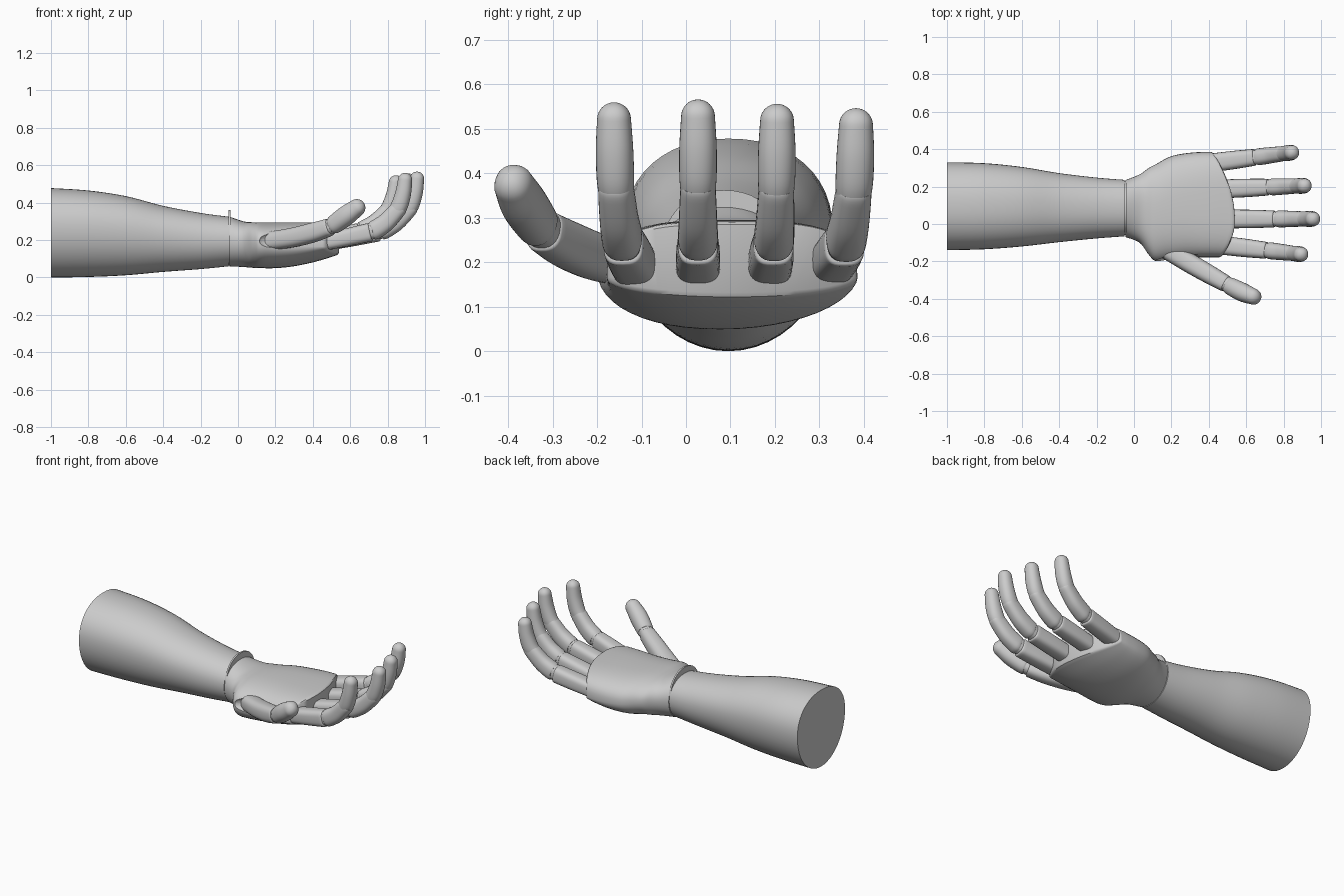
import bpy, math
from mathutils import Vector

if "Cube" in bpy.data.objects:
    bpy.data.objects.remove(bpy.data.objects["Cube"])

SIDES = 48


def catmull(rows, steps):
    """Smoothly interpolate rows of numbers."""
    out = []
    for i in range(len(rows) - 1):
        a, b = rows[max(i - 1, 0)], rows[i]
        c, d = rows[i + 1], rows[min(i + 2, len(rows) - 1)]
        for k in range(steps):
            t = k / steps
            out.append([0.5 * (2*q + (r - p)*t + (2*p - 5*q + 4*r - s)*t*t
                               + (3*q - p - 3*r + s)*t**3)
                        for p, q, r, s in zip(a, b, c, d)])
    out.append(list(rows[-1]))
    return out


def skin(name, rings, strip_cap=False):
    """Bridge rings of points into a closed smooth mesh."""
    n = len(rings[0])
    verts = [p for r in rings for p in r]
    faces = [(i*n + j, i*n + (j + 1) % n, (i + 1)*n + (j + 1) % n, (i + 1)*n + j)
             for i in range(len(rings) - 1) for j in range(n)]
    faces.append(tuple(reversed(range(n))))
    e = (len(rings) - 1) * n
    if strip_cap:                       # curved end: join upper to lower points
        h = n // 2
        for j in range(h):
            q = [e + j, e + j + 1, e + (n - j - 1) % n, e + (n - j) % n]
            faces.append(tuple(dict.fromkeys(q)))
    else:
        faces.append(tuple(range(e, e + n)))
    me = bpy.data.meshes.new(name)
    me.from_pydata(verts, [], faces)
    ob = bpy.data.objects.new(name, me)
    bpy.context.collection.objects.link(ob)
    bpy.context.view_layer.objects.active = ob
    bpy.ops.object.select_all(action='DESELECT')
    ob.select_set(True)
    bpy.ops.object.mode_set(mode='EDIT')
    bpy.ops.mesh.select_all(action='SELECT')
    bpy.ops.mesh.normals_make_consistent(inside=False)
    bpy.ops.object.mode_set(mode='OBJECT')
    bpy.ops.object.shade_smooth_by_angle(angle=math.radians(35))
    return ob


def power(v, n):
    return math.copysign(abs(v) ** (2 / n), v)


def egg(x, y0, y1, zm, zt, zb, n_top=2.2, n_bot=2.0):
    """Cross-section across the arm with separate upper and lower halves."""
    pts = []
    for j in range(SIDES):
        a = 2 * math.pi * j / SIDES
        c, s = math.cos(a), math.sin(a)
        n = n_top if s > 0 else n_bot
        pts.append(Vector((x, (y0 + y1)/2 + (y1 - y0)/2 * power(c, n),
                           zm + (zt - zm if s > 0 else zm - zb) * power(s, n))))
    return pts


def tube(name, rows, side, n=2.4, steps=5, tip=False, bevel=0.0):
    """Rows are x, y, z, half width, half height."""
    rows = catmull(rows, steps)
    P = [Vector(r[:3]) for r in rows]
    rings = []

    def ring(p, t, w, h):
        s = (side - t * side.dot(t)).normalized()
        u = t.cross(s)
        rings.append([p + s*w*power(math.cos(a), n) + u*h*power(math.sin(a), n)
                      for a in (2*math.pi*j/32 for j in range(32))])
    for i, (p, r) in enumerate(zip(P, rows)):
        t = (P[min(i + 1, len(P) - 1)] - P[max(i - 1, 0)]).normalized()
        ring(p, t, r[3], r[4])
    w, h = rows[-1][3:]
    if tip:
        for k in range(1, 9):
            a = math.pi / 2 * min(k / 8, 0.98)
            ring(P[-1] + t*h*math.sin(a), t, w*math.cos(a), h*math.cos(a))
    elif bevel:
        for k in range(1, 4):
            a = math.pi / 2 * k / 3
            d = bevel * (1 - math.cos(a))
            ring(P[-1] + t*bevel*math.sin(a), t, w - d, h - d)
    return skin(name, rings)


# Forearm: x, y min, y max, z middle, z top, z bottom
arm = [(-1, -.14, .33, .27, .478, 0), (-.8, -.135, .325, .265, .465, .003),
       (-.6, -.12, .305, .25, .435, .012), (-.4, -.097, .272, .225, .383, .03),
       (-.2, -.077, .248, .205, .345, .045), (-.05, -.066, .236, .2, .325, .06)]
skin("forearm", [egg(*r) for r in catmull(arm, 6)])

# Wrist plate between forearm and palm
skin("wrist_plate", [egg(x, -.06, .23, .2, .362, .063) for x in (-.051, -.041)])

# Palm, with a curved knuckle edge
X0, X1 = -.045, .54


def palm_section(r, grow=0.0):
    s = (r[0] - X0) / (X1 - X0)
    pts = egg(*r, n_top=2.1 + 1.1 * s, n_bot=2.1)
    for p in pts:
        d = p.y - .02
        p.x += grow - (.9 if d > 0 else 1.9) * d * d * s ** 3
    return pts


palm_rows = [(X0, -.07, .235, .2, .325, .06), (.03, -.1, .265, .19, .3, .056),
             (.08, -.165, .3, .185, .295, .052), (.12, -.198, .32, .18, .295, .05),
             (.2, -.19, .36, .17, .295, .05), (.3, -.18, .378, .165, .295, .06),
             (.42, -.178, .385, .165, .295, .085), (.525, -.178, .385, .165, .292, .117)]
rings = [palm_section(r) for r in catmull(palm_rows, 6)]
rings.append(palm_section((.535, -.174, .381, .166, .29, .122)))
rings.append(palm_section((.54, -.165, .372, .168, .285, .132)))
palm = skin("palm", rings, strip_cap=True)

# Oval hollow in the palm that seats the thumb
bpy.ops.mesh.primitive_uv_sphere_add(segments=48, ring_count=24, location=(.255, -.215, .215))
cutter = bpy.context.object
cutter.name = "thumb_hollow_cutter"
cutter.scale = (.15, .06, .06)
cutter.rotation_euler = (0, math.radians(-8), 0)
cutter.hide_render = True
cutter.hide_viewport = True
cut = palm.modifiers.new("thumb_hollow", 'BOOLEAN')
cut.operation = 'DIFFERENCE'
cut.solver = 'EXACT'
cut.object = cutter
palm.modifiers.move(len(palm.modifiers) - 1, 0)

# Fingers: name, base xy, end xy, length scale, height scale
fingers = [("index", (.48, -.115), (.93, -.166), .91, .98),
           ("middle", (.5, .027), (.957, .027), 1.0, 1.0),
           ("ring", (.48, .188), (.92, .205), .945, .97),
           ("little", (.40, .325), (.85, .383), .98, .94)]
for name, b, e, ku, kz in fingers:
    base = Vector((b[0], b[1], 0))
    d = (Vector((e[0], e[1], 0)) - base).normalized()
    side = Vector((-d.y, d.x, 0))

    def at(u, z, w, h):
        p = base + d * u * ku
        return (p.x, p.y, .2 + (z - .2) * kz, w, h)
    # Straight first segment, slim knuckle, then the bent outer segments
    tube(name + "_lower_segment", [at(0, .192, .05, .045), at(.13, .218, .049, .048),
                                   at(.245, .242, .045, .05)], side, 3.0, bevel=.008)
    tube(name + "_knuckle", [at(.22, .237, .04, .044), at(.305, .265, .04, .044)],
         side, 2.6)
    tube(name + "_middle_segment", [at(.268, .25, .041, .046), at(.28, .256, .045, .051),
                                    at(.345, .297, .043, .049), at(.41, .362, .04, .045),
                                    at(.422, .377, .037, .042)], side, 2.5)
    tube(name + "_tip", [at(.405, .357, .039, .044), at(.427, .395, .042, .045),
                         at(.447, .46, .042, .042), at(.457, .528, .038, .038)],
         side, 2.2, tip=True)

# Thumb: base, slim joint, and rounded tip
side = Vector((.5, .87, 0))
tube("thumb_base", [(.17, -.135, .195, .05, .05), (.29, -.205, .213, .052, .052),
                    (.40, -.268, .24, .05, .052), (.487, -.317, .268, .045, .047)],
     side, 2.6, bevel=.008)
tube("thumb_joint", [(.47, -.308, .262, .041, .042), (.53, -.338, .29, .041, .043)], side)
tube("thumb_tip", [(.505, -.326, .277, .042, .044), (.52, -.335, .287, .047, .05),
                   (.58, -.365, .332, .05, .053), (.635, -.387, .373, .043, .046)],
     side, 2.2, tip=True)
